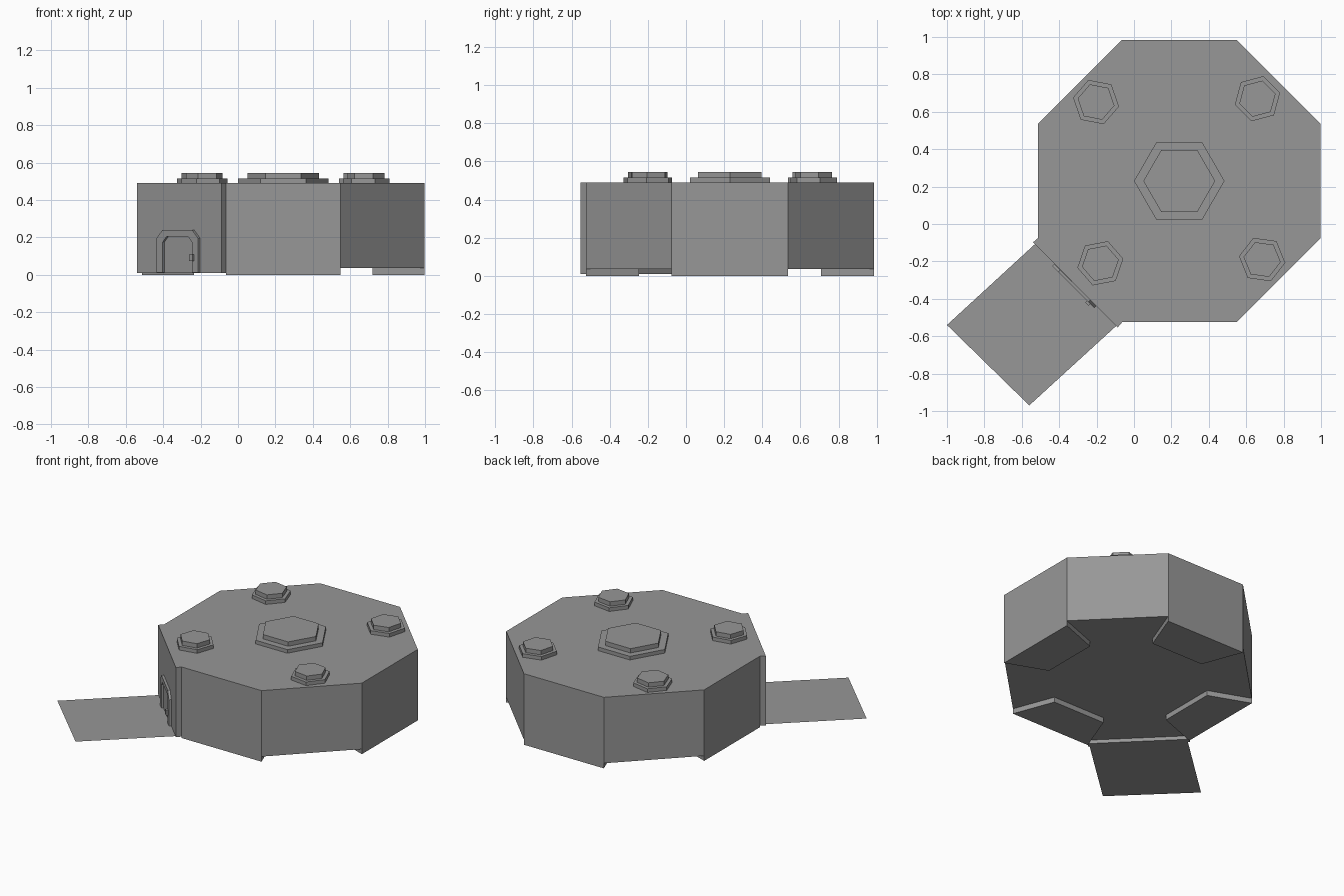
import bpy, bmesh, math
from mathutils import Vector, Matrix

if "Cube" in bpy.data.objects:
    bpy.data.objects.remove(bpy.data.objects["Cube"])

grey = bpy.data.materials.new("hull grey")
grey.diffuse_color = (0.31, 0.31, 0.31, 1)
grey.use_nodes = True
grey.node_tree.nodes["Principled BSDF"].inputs["Base Color"].default_value = grey.diffuse_color
CX, CY, TOP = 0.242, 0.23, 0.49


def prism(name, pts, depth, matrix=Matrix()):
    """Extrude a flat outline along local z; depth 0 leaves a single sheet."""
    bm = bmesh.new()
    face = bm.faces.new([bm.verts.new((x, y, 0)) for x, y in pts])
    if depth:
        out = bmesh.ops.extrude_face_region(bm, geom=[face])
        new = [v for v in out["geom"] if isinstance(v, bmesh.types.BMVert)]
        bmesh.ops.translate(bm, verts=new, vec=(0, 0, depth))
        bmesh.ops.recalc_face_normals(bm, faces=bm.faces)
    bm.transform(matrix)
    mesh = bpy.data.meshes.new(name)
    bm.to_mesh(mesh)
    bm.free()
    mesh.materials.append(grey)
    obj = bpy.data.objects.new(name, mesh)
    bpy.context.collection.objects.link(obj)
    return obj


def at(x, y, z, turn=0):
    return Matrix.Translation((x, y, z)) @ Matrix.Rotation(math.radians(turn), 4, "Z")


# One bay, facing +x from the centre: outer corners on the octagon, inner end narrower
bay = [(0.755, -0.305), (0.755, 0.305), (0.477, 0.20), (0.477, -0.20)]


def spun(pts, k):
    for x, y in pts:
        for _ in range(k):
            x, y = -y, x
        yield (x, y)


# Main hull: octagon with a notch for each bay, raised off the ground
outline = []
for k in range(4):
    outline += spun([bay[0], bay[3], bay[2], bay[1]], k)
prism("main_hull", outline, TOP - 0.035, at(CX, CY, 0.035))

# Four side bays that reach the ground
for k, side in enumerate(("right", "back", "left", "front")):
    prism(side + "_bay", list(spun(bay, k)), TOP, at(CX, CY, 0))

# Entrance wall slab on the front left diagonal
prism("entrance_wall", [(-0.513, -0.075), (-0.54, -0.098), (-0.087, -0.553), (-0.063, -0.525)],
      TOP - 0.01, at(0, 0, 0.01))

# Boarding ramp, a thin sheet
prism("ramp", [(-0.53, -0.108), (-1.0, -0.54), (-0.56, -0.97), (-0.095, -0.545)], 0, at(0, 0, 0.012))

# Door parts are drawn in the plane of the entrance wall: x along it, y up, z outward
u = Vector((1, -1, 0)).normalized()
n = Vector((-1, -1, 0)).normalized()
wall = Matrix((u, (0, 0, 1), n)).transposed().to_4x4()
wall.translation = (-0.3135, -0.3255, 0.013)


def arch(w, h, cut):
    return [(-w, 0), (-w, h - cut), (-w + cut, h), (w - cut, h), (w, h - cut), (w, 0)]


prism("door_frame", arch(0.158, 0.226, 0.045) + arch(0.11, 0.192, 0.03)[::-1], 0.016, wall)
prism("door_panel", arch(0.11, 0.192, 0.03), 0.003, wall)
prism("door_keypad", [(0.104, 0.06), (0.128, 0.06), (0.128, 0.095), (0.104, 0.095)], 0.03, wall)


# Stepped hexagonal roof hatches
def hexagon(r):
    return [(r * math.cos(i * math.pi / 3), r * math.sin(i * math.pi / 3)) for i in range(6)]


hatches = [("centre", CX, CY, 0.242, 0.192, 0), ("back_left", -0.203, 0.652, 0.125, 0.1, -11),
           ("back_right", 0.66, 0.67, 0.125, 0.1, 15), ("front_left", -0.18, -0.21, 0.125, 0.1, 11),
           ("front_right", 0.685, -0.19, 0.125, 0.1, -8)]
for name, x, y, outer, inner, turn in hatches:
    prism(name + "_hatch_base", hexagon(outer), 0.025, at(x, y, TOP, turn))
    prism(name + "_hatch_lid", hexagon(inner), 0.03, at(x, y, TOP + 0.025, turn))
